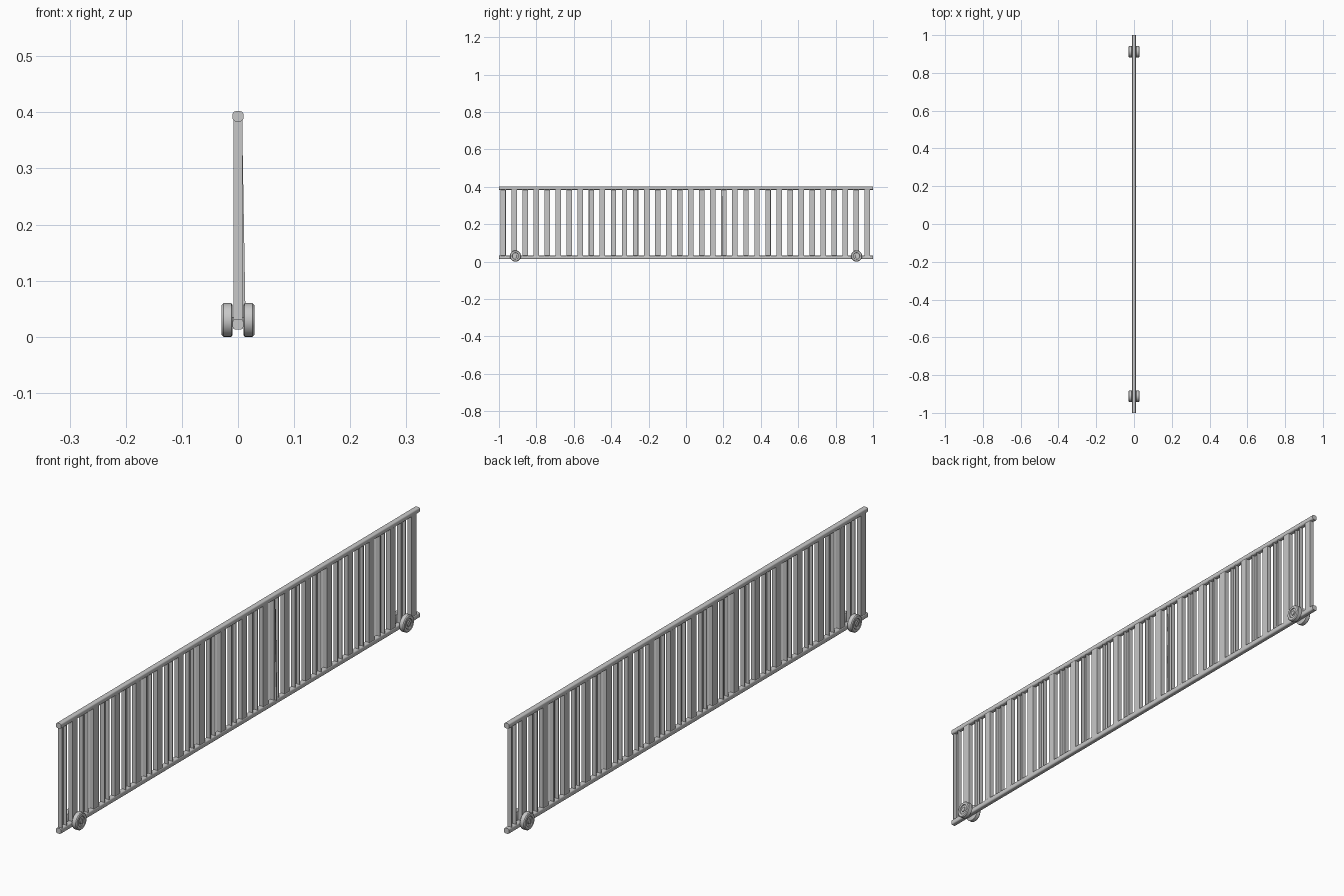
import bpy, bmesh, math
from mathutils import Matrix, Vector

cube = bpy.data.objects.get("Cube")
if cube:
    bpy.data.objects.remove(cube)

steel = bpy.data.materials.new("light grey steel")
steel.use_nodes = True
GREY = (0.58, 0.58, 0.58, 1)
steel.diffuse_color = GREY
steel.node_tree.nodes["Principled BSDF"].inputs["Base Color"].default_value = GREY


def finish(name, bm, smooth=False):
    bmesh.ops.recalc_face_normals(bm, faces=bm.faces)
    mesh = bpy.data.meshes.new(name)
    bm.to_mesh(mesh)
    bm.free()
    obj = bpy.data.objects.new(name, mesh)
    bpy.context.collection.objects.link(obj)
    mesh.materials.append(steel)
    if smooth:
        bpy.ops.object.select_all(action='DESELECT')
        obj.select_set(True)
        bpy.context.view_layer.objects.active = obj
        bpy.ops.object.shade_smooth_by_angle(angle=math.radians(35))
    return obj


def extrude_section(bm, points, offset):
    """Close a section and extrude it along an offset."""
    face = bm.faces.new([bm.verts.new(p) for p in points])
    result = bmesh.ops.extrude_face_region(bm, geom=[face], use_keep_orig=True)
    verts = [v for v in result["geom"] if isinstance(v, bmesh.types.BMVert)]
    bmesh.ops.translate(bm, verts=verts, vec=Vector(offset))


def rail(name, low, high):
    """Long rail with rounded edges."""
    bm = bmesh.new()
    size = Matrix.Diagonal((0.019, 2, high - low, 1))
    bmesh.ops.create_cube(bm, size=1, matrix=Matrix.Translation((0, 0, (low + high) / 2)) @ size)
    edges = [e for e in bm.edges if abs(e.verts[0].co.y - e.verts[1].co.y) > 1]
    bmesh.ops.bevel(bm, geom=edges, offset=0.005, segments=3, profile=0.5, affect='EDGES')
    finish(name, bm, True)


rail("bottom_rail", 0.013, 0.032)
rail("top_rail", 0.384, 0.402)

# Upright channels, with open sides alternating left and right
BARS, FIRST, LAST = 34, -0.978, 0.97
HALF, DEPTH, WALL = 0.0145, 0.008, 0.003
for i in range(BARS):
    y = FIRST + (LAST - FIRST) * i / (BARS - 1)
    side = 1 if i % 2 == 0 else -1
    section = [(-DEPTH, -HALF), (DEPTH, -HALF), (DEPTH, WALL - HALF), (WALL - DEPTH, WALL - HALF),
               (WALL - DEPTH, HALF - WALL), (DEPTH, HALF - WALL), (DEPTH, HALF), (-DEPTH, HALF)]
    bm = bmesh.new()
    extrude_section(bm, [(side * a, y + b, 0.025) for a, b in section], (0, 0, 0.365))
    finish(f"upright_bar_{i + 1}", bm)

# Slim tapered fin on one upright
bm = bmesh.new()
extrude_section(bm, [(0.006, 0.195, 0.03), (0.0135, 0.195, 0.03), (0.008, 0.195, 0.35)], (0, 0.004, 0))
finish("tapered_fin", bm)

# Wheels: lathed profile of distance out and radius, on both sides of the rail
PROFILE = [(0.010, 0), (0.010, 0.027), (0.012, 0.03), (0.026, 0.03), (0.029, 0.027),
           (0.029, 0.018), (0.026, 0.017), (0.026, 0.009), (0.029, 0.008), (0.029, 0)]
for place, y in (("front", -0.912), ("back", 0.912)):
    for label, side in (("left", 1), ("right", -1)):
        bm = bmesh.new()
        verts = [bm.verts.new((side * x, y, 0.03 + r)) for x, r in PROFILE]
        edges = [bm.edges.new(pair) for pair in zip(verts, verts[1:])]
        bmesh.ops.spin(bm, geom=verts + edges, cent=(0, y, 0.03), axis=(1, 0, 0),
                       angle=math.tau, steps=32, use_duplicate=False)
        bmesh.ops.remove_doubles(bm, verts=bm.verts, dist=0.00005)
        finish(f"{place}_{label}_wheel", bm, True)
    # Axle through the rail
    bm = bmesh.new()
    turn = Matrix.Translation((0, y, 0.03)) @ Matrix.Rotation(math.pi / 2, 4, 'Y')
    bmesh.ops.create_cone(bm, cap_ends=True, segments=16, radius1=0.005, radius2=0.005,
                          depth=0.04, matrix=turn)
    finish(f"{place}_axle", bm, True)
